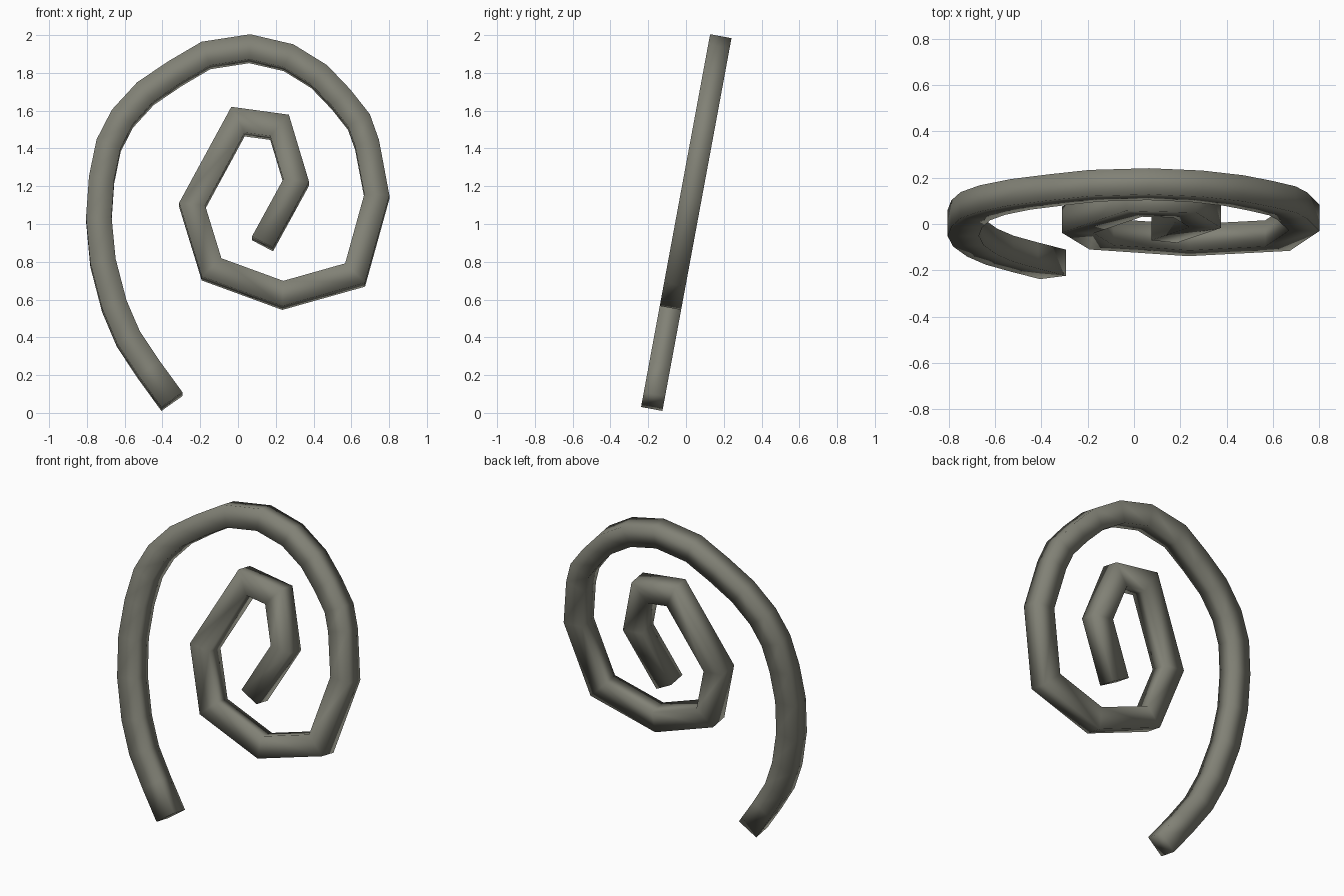
import bpy
import bmesh
import math
from mathutils import Vector

default_cube = bpy.data.objects.get("Cube")
if default_cube:
    bpy.data.objects.remove(default_cube, do_unlink=True)

LEAN = math.radians(10.5)      # the whole spiral leans back
THICKNESS = 0.115
WIDTH_START, WIDTH_END = 0.137, 0.126

# Centre line of the spiral as (x, z), from the outer tail to the inner tip
PATH = [
    (-.35, .06), (-.47, .225), (-.58, .39), (-.655, .565), (-.715, .795),
    (-.737, 1.025), (-.722, 1.235), (-.685, 1.415), (-.612, 1.557),
    (-.49, 1.69), (-.335, 1.795), (-.17, 1.892), (.062, 1.928),
    (.268, 1.88), (.43, 1.78), (.545, 1.66), (.64, 1.54), (.683, 1.42),
    (.735, 1.145), (.62, .73), (.237, .622), (-.14, .76), (-.243, 1.095),
    (0, 1.542), (.22, 1.512), (.308, 1.22), (.13, .895),
]


def make_material(name, colour):
    material = bpy.data.materials.new(name)
    material.use_nodes = True
    material.diffuse_color = colour
    shader = material.node_tree.nodes["Principled BSDF"]
    shader.inputs["Base Color"].default_value = colour
    shader.inputs["Roughness"].default_value = 0.7
    return material


def sweep_bar(name, points, normal, material):
    """Sweep a rectangular section along a planar path with mitred corners."""
    bm = bmesh.new()
    rings = []
    last = len(points) - 1
    for i, point in enumerate(points):
        before = (point - points[i - 1]).normalized() if i > 0 else None
        after = (points[i + 1] - point).normalized() if i < last else None
        before, after = before or after, after or before
        tangent = (before + after).normalized()
        width = WIDTH_START + (WIDTH_END - WIDTH_START) * i / last
        side = tangent.cross(normal) * (width / 2 / tangent.dot(before))
        depth = normal * (THICKNESS / 2)
        corners = (side + depth, side - depth, -side - depth, -side + depth)
        rings.append([bm.verts.new(point + corner) for corner in corners])

    # Side walls between neighbouring sections
    for ring, following in zip(rings, rings[1:]):
        for k in range(4):
            j = (k + 1) % 4
            bm.faces.new((ring[k], ring[j], following[j], following[k]))

    # End caps
    bm.faces.new(rings[0])
    bm.faces.new(rings[-1])
    bmesh.ops.recalc_face_normals(bm, faces=bm.faces)
    for face in bm.faces:
        face.smooth = True

    mesh = bpy.data.meshes.new(name)
    bm.to_mesh(mesh)
    bm.free()
    mesh.materials.append(material)
    obj = bpy.data.objects.new(name, mesh)
    bpy.context.collection.objects.link(obj)
    return obj


# Spiral bar
iron = make_material("warm_grey_iron", (0.22, 0.22, 0.18, 1))
centre_line = [Vector((x, (z - 1) * math.tan(LEAN), z)) for x, z in PATH]
front_normal = Vector((0, -math.cos(LEAN), math.sin(LEAN)))
sweep_bar("spiral_bar", centre_line, front_normal, iron)
